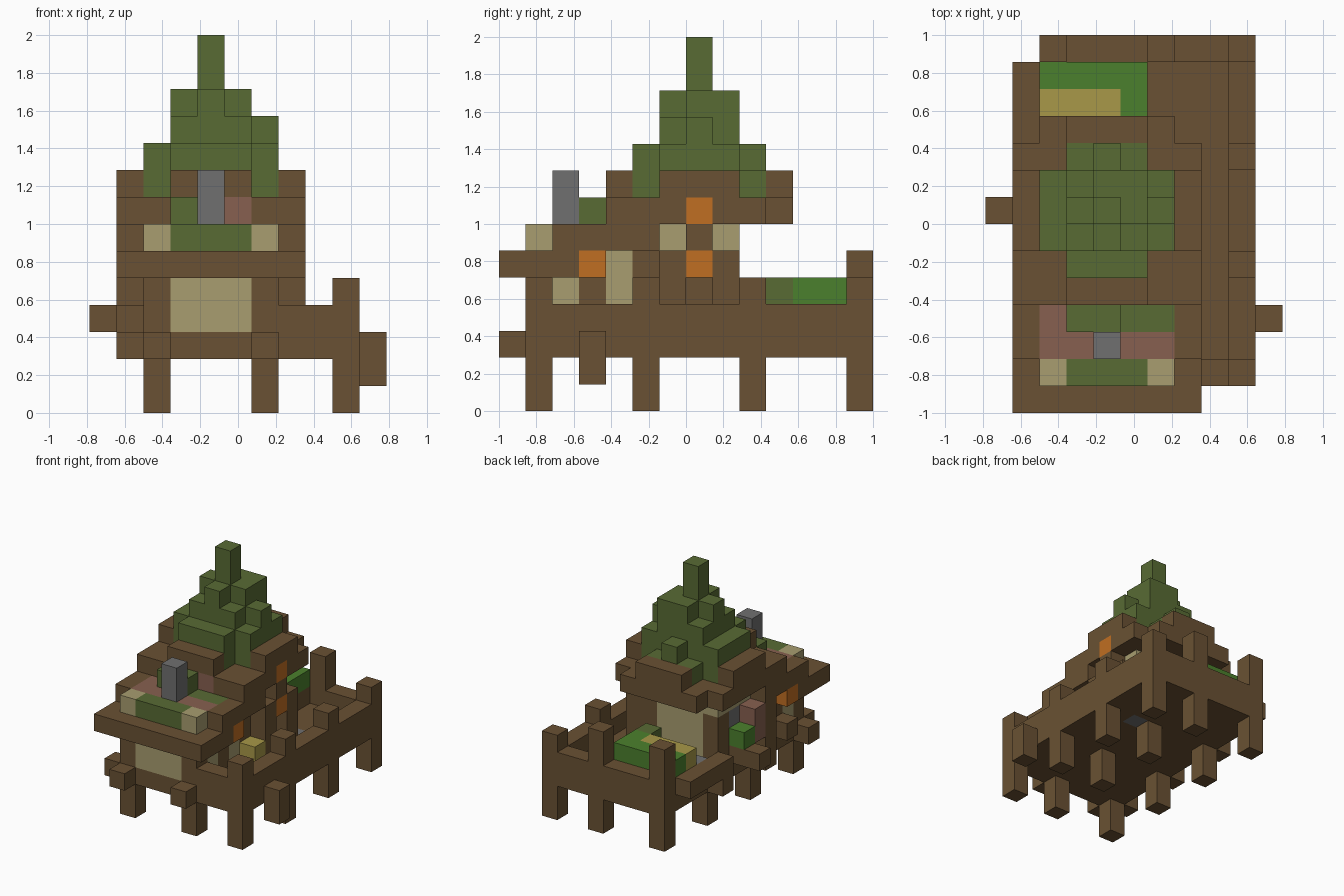
import bpy
import bmesh
from mathutils import Vector

default_cube = bpy.data.objects.get("Cube")
if default_cube:
    bpy.data.objects.remove(default_cube, do_unlink=True)

UNIT = 1 / 7
ORIGIN = Vector((-5.5, -7, 0))


def make_material(name, color):
    material = bpy.data.materials.new(name)
    material.use_nodes = True
    material.diffuse_color = (*color, 1)
    shader = material.node_tree.nodes["Principled BSDF"]
    shader.inputs["Base Color"].default_value = (*color, 1)
    shader.inputs["Roughness"].default_value = 0.9
    return material


materials = {
    "wood": make_material("brown wood", (0.144, 0.083, 0.033)),
    "leaf": make_material("leaf green", (0.098, 0.147, 0.034)),
    "grass": make_material("bright green", (0.071, 0.216, 0.026)),
    "plaster": make_material("cream plaster", (0.392, 0.337, 0.162)),
    "stone": make_material("grey stone", (0.162, 0.162, 0.162)),
    "clay": make_material("dusty pink", (0.242, 0.117, 0.080)),
    "glow": make_material("lantern orange", (0.527, 0.156, 0.016)),
    "straw": make_material("straw yellow", (0.392, 0.314, 0.065)),
}
blocks = {}


def span(value):
    first, last = value if isinstance(value, tuple) else (value, value)
    return range(first, last + 1)


def fill(part, color, xs, ys, zs):
    """Fill an inclusive range of cells; later fills replace earlier ones."""
    for x in span(xs):
        for y in span(ys):
            for z in span(zs):
                blocks[x, y, z] = (part, color)


# Deck, legs and protruding beam ends
fill("deck", "wood", (2, 9), (1, 13), 2)
for x in (2, 6, 9):
    for y in (1, 5, 9, 13):
        fill("legs", "wood", x, y, (0, 1))
for x in (2, 6):
    fill("beam_ends", "wood", x, 0, 2)
for y in (1, 5, 9):
    fill("beam_ends", "wood", 1, y, 2)
fill("beam_ends", "wood", 1, 3, 3)
fill("beam_ends", "wood", (0, 1), 7, 3)
fill("side_bracket", "wood", 10, 3, (1, 2))
fill("floor_tile", "stone", 7, 9, 2)

# Railings and posts around the terrace
fill("railing", "wood", 9, (1, 13), 3)
fill("railing", "wood", (2, 9), 13, 3)
fill("railing", "wood", (7, 9), 1, 3)
fill("railing", "wood", 1, (9, 12), 3)
for y in (1, 5, 9, 13):
    fill("railing_posts", "wood", 9, y, (3, 4))
for x in (2, 6):
    fill("railing_posts", "wood", x, 13, (3, 5))

# Plaster walls with timber posts
fill("walls", "plaster", (2, 6), (1, 8), (3, 6))
for x in (2, 6):
    for y in (1, 3, 5, 8):
        fill("wall_posts", "wood", x, y, (3, 5))
fill("side_door", "wood", 6, 7, (3, 6))
fill("window", "stone", 2, 7, (4, 5))
for y in (6, 8):
    fill("porch_posts", "wood", 7, y, (3, 5))
fill("porch_posts", "wood", 1, 5, (3, 5))

# Stepped roof, rising from the front eave to a cross gable
fill("roof", "wood", (1, 7), (0, 2), 5)
fill("roof", "wood", (1, 7), (2, 5), 6)
fill("roof", "wood", 7, 7, 6)
fill("roof", "wood", (1, 7), (4, 9), 7)
fill("roof", "wood", (2, 6), 10, 7)
fill("roof", "wood", (1, 7), (6, 8), 8)
fill("roof", "wood", (3, 5), (4, 10), 8)

# Planted front roof with clay patches
fill("roof_garden", "clay", 2, 1, 5)
fill("roof_garden", "leaf", 6, 1, 5)
fill("roof_garden", "clay", (2, 6), 2, 6)
fill("roof_garden", "clay", 2, 3, 6)
fill("roof_garden", "leaf", (3, 6), 3, 6)
fill("roof_garden", "leaf", (3, 5), 1, 6)
fill("roof_garden", "leaf", (3, 4), 3, 7)
fill("roof_garden", "clay", 5, 4, 7)
fill("chimney", "stone", 4, 2, (6, 8))

# Foliage spire on the roof
fill("foliage", "leaf", (2, 6), (6, 8), (8, 9))
fill("foliage", "leaf", (3, 5), 5, (8, 9))
fill("foliage", "leaf", (3, 5), 9, 8)
fill("foliage", "leaf", 4, 9, 9)
fill("foliage", "leaf", (3, 5), (6, 8), 10)
fill("foliage", "leaf", 6, 7, 10)
fill("foliage", "leaf", 4, (6, 8), 11)
fill("foliage", "leaf", 3, 7, 11)
fill("foliage", "leaf", 5, (7, 8), 11)
fill("foliage", "leaf", 4, 7, (12, 13))

# Lanterns under the eaves
fill("lanterns", "glow", 1, 3, 5)
fill("lanterns", "glow", 7, 3, 5)
fill("lanterns", "glow", 7, 7, 5)
fill("lanterns", "glow", 7, 7, 7)

# Garden bed behind the house and goods beside it
fill("garden_bed", "wood", (2, 5), (11, 12), 3)
fill("garden_bed", "grass", (2, 5), (11, 12), 4)
fill("garden_bed", "straw", (2, 4), 11, 4)
fill("garden_bed", "leaf", 5, 10, (3, 4))
fill("stone_step", "stone", 2, 10, 3)
fill("straw_bale", "straw", 7, 5, 3)
fill("plant_pot", "grass", 1, 7, 4)
fill("clay_jar", "clay", 1, 6, (4, 5))


def build_part(part):
    """Build the exposed cell faces of a part and merge flat areas."""
    cells = {cell: color for cell, (name, color) in blocks.items() if name == part}
    colors = sorted(set(cells.values()))
    mesh = bpy.data.meshes.new(part)
    for color in colors:
        mesh.materials.append(materials[color])
    bm = bmesh.new()
    for cell, color in cells.items():
        center = Vector(cell) + Vector((0.5, 0.5, 0.5))
        for axis in range(3):
            for sign in (-1, 1):
                normal = Vector((0, 0, 0))
                normal[axis] = sign
                if tuple(int(c + n) for c, n in zip(cell, normal)) in blocks:
                    continue
                u = Vector((0, 0, 0))
                u[(axis + 1) % 3] = 0.5
                v = normal.cross(u)
                middle = center + normal / 2
                corners = (middle - u - v, middle + u - v, middle + u + v, middle - u + v)
                face = bm.faces.new([bm.verts.new((p + ORIGIN) * UNIT) for p in corners])
                face.material_index = colors.index(color)
    bmesh.ops.remove_doubles(bm, verts=bm.verts[:], dist=0.001)
    bmesh.ops.dissolve_limit(bm, angle_limit=0.01, verts=bm.verts[:], edges=bm.edges[:],
                             delimit={"MATERIAL"})
    bm.to_mesh(mesh)
    bm.free()
    bpy.context.collection.objects.link(bpy.data.objects.new(part, mesh))


for part_name in sorted({name for name, color in blocks.values()}):
    build_part(part_name)
